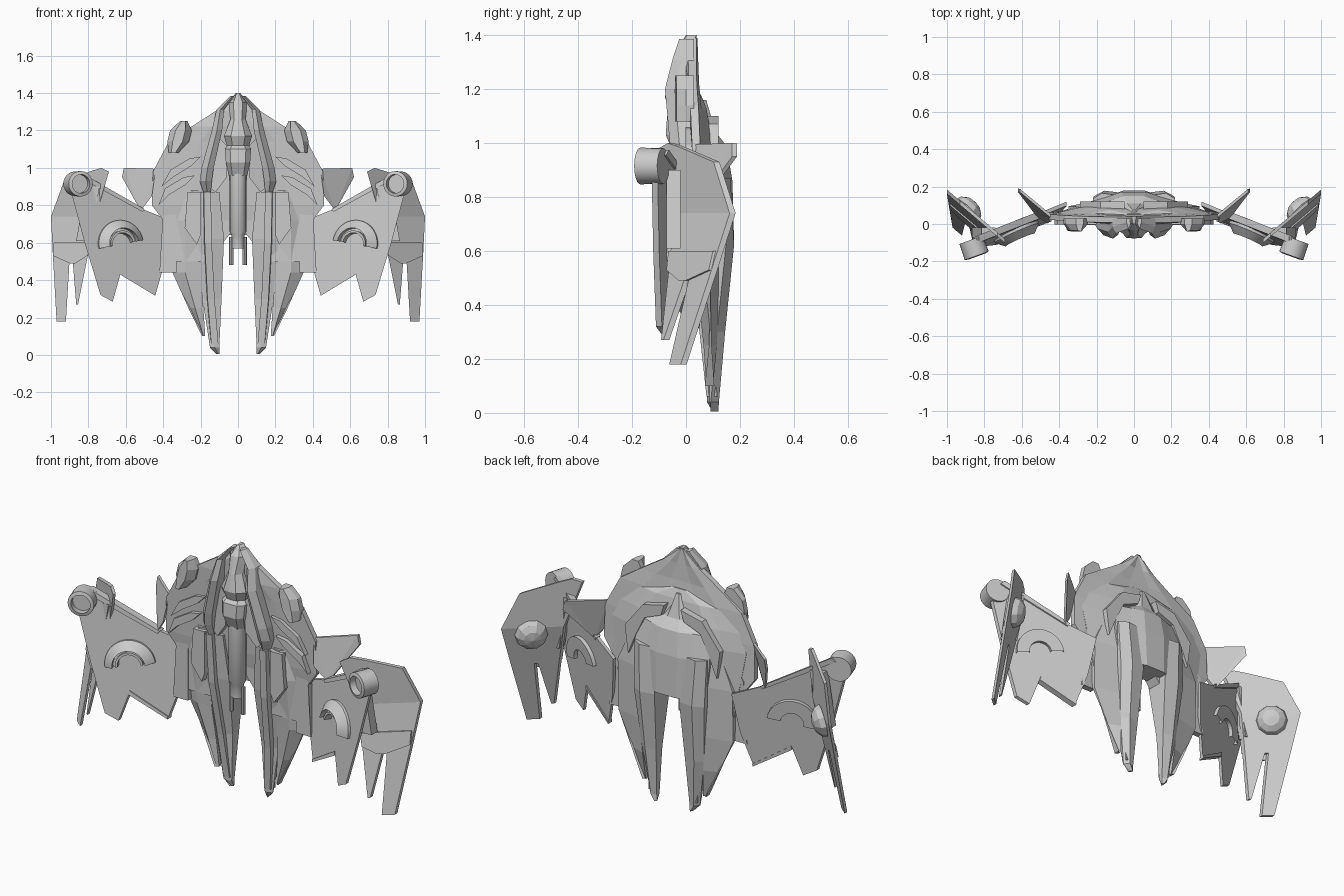
import bpy, bmesh, math
from mathutils import Vector

if "Cube" in bpy.data.objects:
    bpy.data.objects.remove(bpy.data.objects["Cube"])


def finish(name, bm, mirror=True, smooth=False):
    bmesh.ops.remove_doubles(bm, verts=bm.verts, dist=0.0005)
    bmesh.ops.recalc_face_normals(bm, faces=bm.faces)
    me = bpy.data.meshes.new(name)
    bm.to_mesh(me)
    bm.free()
    ob = bpy.data.objects.new(name, me)
    bpy.context.collection.objects.link(ob)
    if smooth:
        me.polygons.foreach_set("use_smooth", [True] * len(me.polygons))
        me.set_sharp_from_angle(angle=math.radians(35))
    if mirror:
        ob.modifiers.new("Mirror", 'MIRROR')
    return ob


def plate(name, outline, y, thick):
    """Plate from an x,z outline; y(x, z) gives the front surface."""
    bm = bmesh.new()
    a = [bm.verts.new((x, y(x, z), z)) for x, z in outline]
    b = [bm.verts.new((x, y(x, z) + thick, z)) for x, z in outline]
    n = len(a)
    caps = [bm.faces.new(a), bm.faces.new(b[::-1])]
    for i in range(n):
        bm.faces.new((a[i], b[i], b[(i + 1) % n], a[(i + 1) % n]))
    bmesh.ops.triangulate(bm, faces=caps)
    return finish(name, bm)


def loft(name, rings, mirror=True):
    """Skin between rings given as (z, [(x, y), ...])."""
    bm = bmesh.new()
    vs = [[bm.verts.new((x, y, z)) for x, y in pts] for z, pts in rings]
    n = len(vs[0])
    for a, b in zip(vs, vs[1:]):
        for i in range(n):
            j = (i + 1) % n
            bm.faces.new((a[i], a[j], b[j], b[i]))
    bm.faces.new(vs[0])
    bm.faces.new(vs[-1][::-1])
    return finish(name, bm, mirror)


def both(half):
    """Complete a half section that runs from centre front to centre back."""
    return half + [(-x, y) for x, y in reversed(half) if x > 0]


def lathe(name, profile, centre, axis, n=20, sweep=(0, 360), mirror=True, smooth=True):
    q = Vector(axis).to_track_quat('Z', 'Y')
    bm = bmesh.new()
    rows = []
    for k in range(n + 1):
        t = math.radians(sweep[0] + (sweep[1] - sweep[0]) * k / n)
        rows.append([bm.verts.new(Vector(centre) + q @ Vector((r * math.cos(t), r * math.sin(t), h)))
                     for r, h in profile])
    for a, b in zip(rows, rows[1:]):
        for i in range(len(profile) - 1):
            bm.faces.new((a[i], b[i], b[i + 1], a[i + 1]))
    return finish(name, bm, mirror, smooth)


# Main hull shell: z, half width, front y, back y, edge y
hull = [(1.39, .015, .0, .035, .02), (1.31, .11, -.005, .04, .02), (1.22, .25, .0, .045, .022),
        (1.14, .37, .01, .055, .028), (.98, .455, .02, .075, .035), (.8, .46, .03, .09, .04),
        (.72, .40, .04, .1, .05), (.64, .36, .05, .11, .055)]
loft("main_hull", [(z, both([(0, f), (w * .55, f), (w, e - .012), (w, e + .018),
                             (w * .6, (e + b) / 2 + .015), (w * .25, b), (0, b)]))
                   for z, w, f, b, e in hull], False)
# Raised rear shell, leaving a collar of hull around it
shell = [(1.18, .06, .055, .045), (1.13, .26, .075, .052), (1.03, .37, .095, .055),
         (.93, .41, .11, .06), (.7, .37, .12, .075), (.5, .34, .12, .085)]
loft("rear_shell", [(z, [(.16 if z < .7 else 0, .04), (w, .04), (w, e), (w * .7, e * .4 + b * .6),
                         (w * .5, b), (.16 if z < .7 else 0, b)]) for z, w, b, e in shell])

# Rear engine block with stepped shoulders
block = [(1.16, .03, .075), (1.04, .13, .11), (.99, .2, .15), (.86, .23, .172), (.64, .21, .178)]
loft("rear_block", [(z, both([(0, .05), (w, .05), (w, b - .05), (w * .62, b - .025), (w * .28, b), (0, b)]))
                    for z, w, b in block], False)
plate("rear_shoulder", [(.05, 1.1), (.18, 1.07), (.29, .93), (.27, .78), (.22, .9), (.17, 1.0), (.07, 1.04)],
      lambda x, z: .07, .05)

# Long central prongs
prong = [(.87, .10, .22, .0, .165), (.62, .075, .215, .02, .178), (.3, .088, .19, .07, .145),
         (.04, .10, .15, .078, .122), (.005, .10, .115, .098, .12)]
loft("centre_prong", [(z, [(i, f + .01), ((i + o) / 2, f), (o, f + .01), (o, b - .03),
                           (i * .4 + o * .6, b), (i, b - .01)]) for z, i, o, f, b in prong])
rail = [(.87, .165, -.02), (.6, .16, -.002), (.3, .145, .05), (.06, .125, .076)]
loft("prong_rail", [(z, [(x - .02, y), (x + .018, y), (x + .022, y + .04), (x - .02, y + .04)])
                    for z, x, y in rail])

# Side flanks, skirts and raised panels
flank = [(.88, .2, .28, .02, .12), (.72, .2, .35, .03, .125), (.44, .2, .35, .055, .12),
         (.25, .185, .265, .075, .115), (.1, .175, .192, .085, .1)]
loft("side_flank", [(z, [(i, f), (i * .45 + o * .55, f - .01), (o, f + .02), (o, b - .03), (i, b)])
                    for z, i, o, f, b in flank])
plate("flank_panel", [(.2, .87), (.27, .87), (.285, .68), (.22, .59), (.2, .64)], lambda x, z: -.005, .05)
plate("hull_skirt", [(.33, .86), (.4, .78), (.405, .6), (.42, .44), (.33, .44)], lambda x, z: .035, .035)

# Nose canopy and chin
nose = [(1.4, .012, -.0, .035), (1.35, .05, -.035, .03), (1.26, .04, -.06, .03),
        (1.17, .075, -.078, .03), (1.12, .06, -.06, .03)]
loft("nose_canopy", [(z, both([(0, f), (w * .5, f + .005), (w, f + .04), (w, b), (0, b)]))
                     for z, w, f, b in nose], False)
chin = [(1.14, .04, -.03), (1.10, .07, -.07), (1.03, .065, -.075), (.96, .05, -.045)]
loft("chin_block", [(z, both([(0, y), (w * .6, y), (w, y + .03), (w, .04), (0, .04)])) for z, w, y in chin], False)
strut = [(1.385, .02, .04, -.025), (1.31, .075, .115, -.05), (1.2, .085, .14, -.078),
         (1.0, .13, .195, -.06), (.93, .14, .205, -.045), (.87, .145, .185, -.02)]
loft("nose_strut", [(z, [(a, y + .02), (a * .5 + b * .5, y), (b, y + .035), (b, .03), (a, .03)])
                    for z, a, b, y in strut])
plate("inner_cheek", [(.06, 1.12), (.1, 1.16), (.16, .9), (.12, .87), (.06, .95)], lambda x, z: -.04 + .25 * x, .04)

# Shoulder pods
pod = [(1.25, .29, .02), (1.2, .305, .058), (1.14, .32, .058), (1.08, .345, .025)]
loft("shoulder_pod", [(z, [(x - w, -.0), (x - w * .4, -.04), (x + w * .5, -.035), (x + w, .0),
                           (x + w, .03), (x - w, .03)]) for z, x, w in pod])
# Claw-like ribs in front
for i, (dx, dz) in enumerate([(0, 0), (.03, -.1)]):
    plate("front_rib_%d" % (i + 1), [(.2 + dx, 1.06 + dz), (.26 + dx, 1.05 + dz), (.36 + dx, .99 + dz),
          (.41 + dx * .5, .9 + dz), (.34 + dx, .955 + dz), (.25 + dx, 1.01 + dz)], lambda x, z: -.002, .035)

# Centre gun
lathe("gun_body", [(0, 0), (.045, 0), (.045, .31), (.034, .33), (.034, .4), (0, .4)], (0, -.005, .97), (0, 0, -1),
      16, mirror=False)
lathe("gun_barrel", [(0, 0), (.012, 0), (.012, .15), (0, .15)], (.035, -.005, .63), (0, 0, -1), 8)

# Upswept fins
plate("upswept_fin", [(.44, .995), (.61, 1.0), (.62, .95), (.52, .77), (.46, .85)],
      lambda x, z: .03 + 1.0 * max(0, x - .47) - .18 * (1 - z), .018)

# Swept arm plates
arm_y = lambda x, z: .03 - .45 * (x - .45) + .1 * (z - .45)
plate("arm_plate", [(.36, .72), (.5, .775), (.83, .97), (.9, .9), (.82, .6), (.735, .32), (.67, .285),
                    (.625, .445), (.44, .325), (.39, .5)], arm_y, .022)
plate("arm_top_edge", [(.5, .78), (.84, .975), (.86, .955), (.51, .765)], lambda x, z: arm_y(x, z) - .01, .04)
plate("arm_lower_edge", [(.625, .45), (.44, .33), (.44, .315), (.63, .43)], lambda x, z: arm_y(x, z) - .006, .035)
out = Vector((-.4, -.91, .09))
lathe("arm_half_turbine", [(.13, -.04), (.13, .015), (.085, .055), (.085, .02), (.072, .02), (.072, .04),
                           (.06, .04), (.06, -.04), (.13, -.04)],
      (.63, arm_y(.63, .6), .59), out, 20, (-10, 170))
lathe("wing_cannon", [(0, -.04), (.066, -.04), (.068, .05), (.05, .055), (.05, .02), (0, .02)],
      (.858, -.122, .915), (-.34, -.94, 0), 24)
loft("blade_mount", [(z, [(x - .04, -.072), (x + .035, -.072), (x + .035, -.02), (x - .04, -.02)])
                     for z, x in [(.9, .78), (.61, .83)]])

# Outer blades, folded at mid height, with two lower prongs and a dome behind
blade_y = lambda x, z: -.045 + .85 * (x - .94) + .278 * (min(z, .74) - .18)
plate("outer_blade_top", [(.69, .98), (.73, 1.0), (.78, .985), (.93, .93), (1.0, .74), (.76, .74)], blade_y, .022)
plate("outer_blade_mid", [(.76, .74), (1.0, .74), (.989, .52), (.805, .52)], blade_y, .022)
plate("long_blade_tip", [(.989, .52), (.97, .18), (.92, .18), (.9, .52)], blade_y, .022)
plate("short_blade_tip", [(.805, .52), (.885, .52), (.865, .27), (.855, .27)], blade_y, .022)
plate("blade_step", [(.79, .6), (.985, .6), (.989, .53), (.9, .49), (.87, .49), (.805, .53)],
      lambda x, z: blade_y(x, z) - .01, .014)
lathe("blade_dome", [(.085 * math.cos(a), .06 * math.sin(a)) for a in [0, .5, 1.0, math.pi / 2]],
      (.89, blade_y(.89, .7) + .018, .7), (-.68, .72, -.2), 10, smooth=False)
